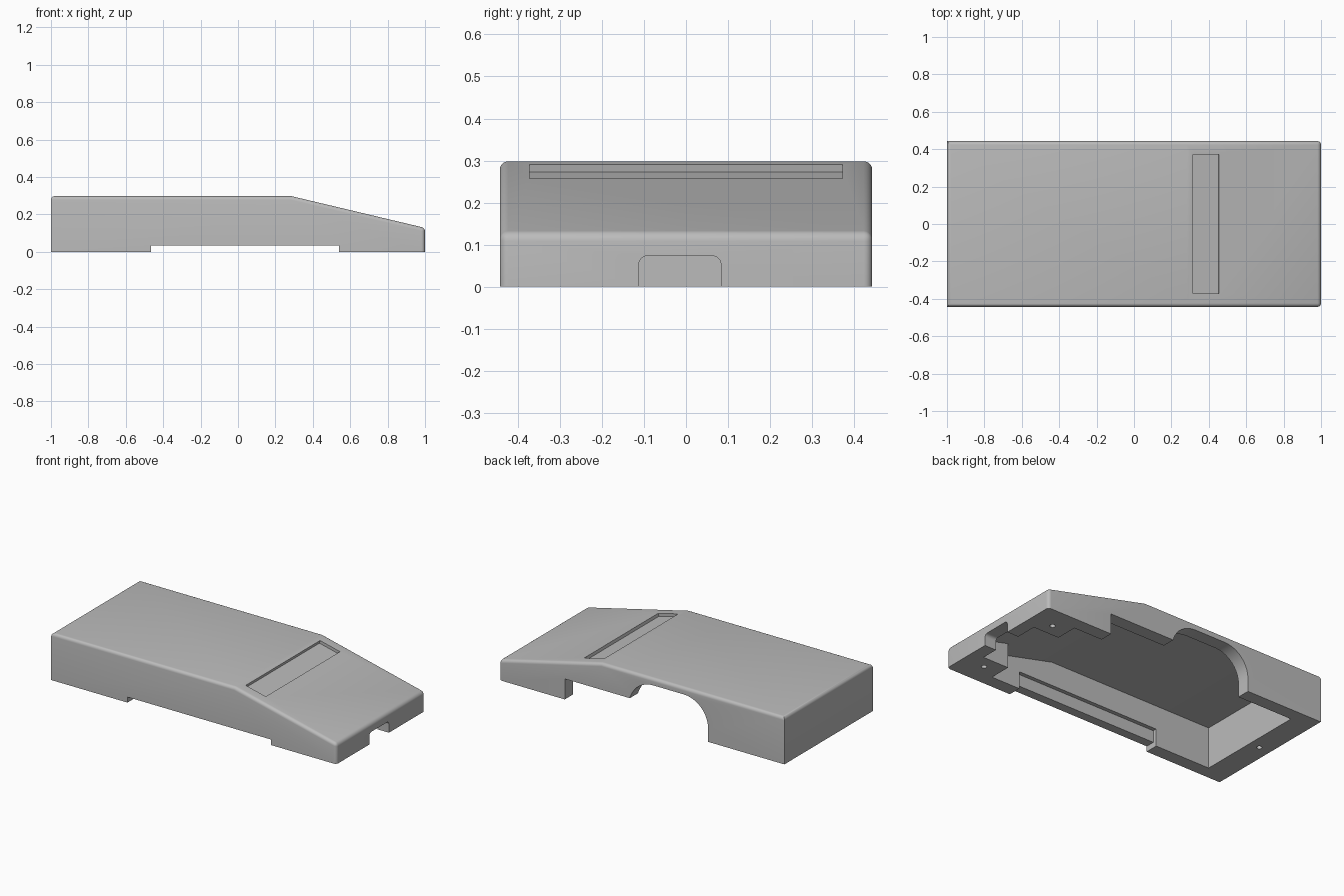
import bpy, bmesh, math

if "Cube" in bpy.data.objects:
    bpy.data.objects.remove(bpy.data.objects["Cube"])

SLOPE = -0.238            # fall of the sloped lid per unit x
W = 0.443                 # half width

grey = bpy.data.materials.new("plain grey")
grey.diffuse_color = (0.5, 0.5, 0.5, 1)
grey.use_nodes = True
grey.node_tree.nodes["Principled BSDF"].inputs["Base Color"].default_value = grey.diffuse_color


def prism(name, pts, axis, lo, hi):
    """Extrude a 2D outline along an axis (outline uses the other two axes in order)."""
    def at(p, d):
        return {"x": (d, p[0], p[1]), "y": (p[0], d, p[1]), "z": (p[0], p[1], d)}[axis]
    bm = bmesh.new()
    a = [bm.verts.new(at(p, lo)) for p in pts]
    b = [bm.verts.new(at(p, hi)) for p in pts]
    n = len(pts)
    bm.faces.new(a)
    bm.faces.new(b)
    for i in range(n):
        j = (i + 1) % n
        bm.faces.new((a[i], a[j], b[j], b[i]))
    bmesh.ops.recalc_face_normals(bm, faces=bm.faces)
    me = bpy.data.meshes.new(name)
    bm.to_mesh(me)
    bm.free()
    ob = bpy.data.objects.new(name, me)
    bpy.context.collection.objects.link(ob)
    return ob


def arch(u0, u1, v0, v1, r, n=10):
    """Rectangle with rounded top corners."""
    pts = [(u0, v0), (u1, v0)]
    for c, start in ((u1 - r, 0), (u0 + r, math.pi / 2)):
        for i in range(n + 1):
            t = start + i / n * math.pi / 2
            pts.append((c + r * math.cos(t), v1 - r + r * math.sin(t)))
    return pts


def circle(x, y, r, n=20):
    return [(x + r * math.cos(2 * math.pi * i / n), y + r * math.sin(2 * math.pi * i / n))
            for i in range(n)]


def rect(u0, u1, v0, v1):
    return [(u0, v0), (u1, v0), (u1, v1), (u0, v1)]


# Outer body: wedge-nosed block with rounded top and nose edges
body = prism("cover_shell", [(-1, 0), (1, 0), (1, 0.128), (0.285, 0.298), (-1, 0.298)],
             "y", -W, W)
bm = bmesh.new()
bm.from_mesh(body.data)
rounded = []
for e in bm.edges:
    p, q = (v.co for v in e.verts)
    top = min(p.z, q.z) > 0.1
    crease = abs(p.x - 0.285) < 1e-4 and abs(q.x - 0.285) < 1e-4
    nose = min(p.x, q.x) > 0.99 and abs(p.z - q.z) > 0.05
    if (top and not crease) or nose:
        rounded.append(e)
bmesh.ops.bevel(bm, geom=rounded, offset=0.02, segments=5, profile=0.5, affect='EDGES')
bm.to_mesh(body.data)
bm.free()


def ceiling(x):
    return 0.26 + SLOPE * max(0, x - 0.3)


def cavity(name, x0, x1, half):
    pts = [(x0, -0.1), (x1, -0.1), (x1, ceiling(x1))]
    if x0 < 0.3:
        pts.append((0.3, 0.26))
    pts.append((x0, ceiling(x0)))
    return prism(name, pts, "y", -half, half)


def lid(x):
    return 0.298 + SLOPE * (x - 0.285)


# Slot in the slope, with walls square to the sloped surface
d, up = 0.018, 0.06
sx = -SLOPE
slot = [(0.315 - d * sx, lid(0.315) - d), (0.455 - d * sx, lid(0.455) - d),
        (0.455 + up * sx, lid(0.455) + up), (0.315 + up * sx, lid(0.315) + up)]

cutters = [
    cavity("main_cavity", -0.85, 0.74, 0.36),
    cavity("nose_cavity", 0.70, 0.92, 0.22),
    prism("slot", slot, "y", -0.372, 0.372),
    # front side: shallow gap and inner pocket
    prism("front_gap", rect(-0.465, 0.54, -0.1, 0.035), "y", -0.6, -0.3),
    prism("front_pocket", rect(-0.465, 0.54, -0.1, 0.11), "y", -0.385, -0.3),
    # back side: tall arch and low opening
    prism("back_arch", arch(-0.465, 0.09, -0.1, 0.255, 0.17), "y", 0.3, 0.6),
    prism("back_opening", rect(0.0, 0.54, -0.1, 0.13), "y", 0.31, 0.61),
    # cable notch in the nose
    prism("nose_notch", arch(-0.112, 0.083, -0.1, 0.073, 0.02), "x", 0.85, 1.2),
]
# Screw holes
for i, (x, y) in enumerate([(0.85, -0.30), (0.85, 0.30), (-0.92, 0.0)]):
    cutters.append(prism(f"screw_hole_{i}", circle(x, y, 0.016), "z", -0.1, 0.08))

bpy.context.view_layer.objects.active = body
for c in cutters:
    c.hide_render = True
    m = body.modifiers.new(c.name, 'BOOLEAN')
    m.operation = 'DIFFERENCE'
    m.solver = 'EXACT'
    m.object = c
    bpy.ops.object.modifier_apply(modifier=m.name)
for c in cutters:
    bpy.data.objects.remove(c, do_unlink=True)

body.data.materials.clear()
body.data.materials.append(grey)
for o in bpy.context.selected_objects:
    o.select_set(False)
body.select_set(True)
bpy.ops.object.shade_smooth_by_angle(angle=math.radians(25))
